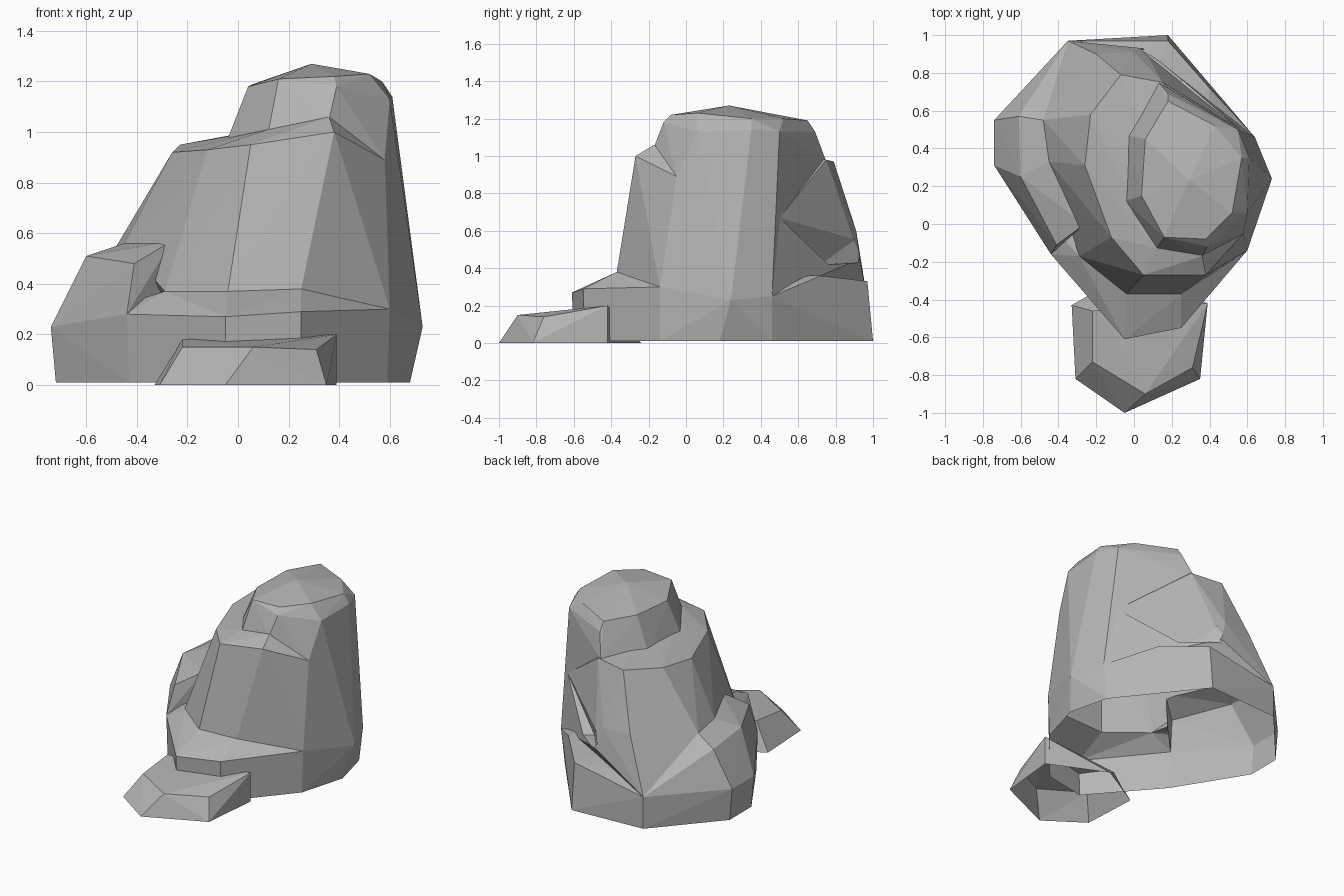
import bpy
import bmesh
from mathutils import Vector

default_cube = bpy.data.objects.get("Cube")
if default_cube:
    bpy.data.objects.remove(default_cube, do_unlink=True)

# One plain stone colour
stone = bpy.data.materials.new("grey_stone")
stone.use_nodes = True
stone_colour = (.46, .46, .46, 1)
stone.diffuse_color = stone_colour
stone.node_tree.nodes["Principled BSDF"].inputs["Base Color"].default_value = stone_colour


def faceted_block(name, corners):
    """Make a chiselled block as the convex hull of its corner points."""
    bm = bmesh.new()
    for corner in corners:
        bm.verts.new(Vector(corner))
    hull = bmesh.ops.convex_hull(bm, input=bm.verts)
    unused = [v for v in set(hull["geom_interior"] + hull["geom_unused"])
              if isinstance(v, bmesh.types.BMVert)]
    bmesh.ops.delete(bm, geom=unused, context="VERTS")
    bmesh.ops.recalc_face_normals(bm, faces=bm.faces)
    mesh = bpy.data.meshes.new(name)
    bm.to_mesh(mesh)
    bm.free()
    mesh.materials.append(stone)
    block = bpy.data.objects.new(name, mesh)
    bpy.context.scene.collection.objects.link(block)
    return block


def combine(target, tool, operation):
    """Join or carve the target with a helper block, then drop the helper."""
    tool.hide_render = True
    modifier = target.modifiers.new("combine", "BOOLEAN")
    modifier.operation = operation
    modifier.solver = "EXACT"
    modifier.object = tool
    bpy.context.view_layer.update()
    graph = bpy.context.evaluated_depsgraph_get()
    result = bpy.data.meshes.new_from_object(target.evaluated_get(graph))
    target.modifiers.clear()
    target.data = result
    bpy.data.objects.remove(tool, do_unlink=True)


def open_underside(block):
    """Remove the flat faces that rest on the ground."""
    bm = bmesh.new()
    bm.from_mesh(block.data)
    bm.normal_update()
    ground = [f for f in bm.faces
              if f.normal.z < -.9 and f.calc_center_median().z < .05]
    bmesh.ops.delete(bm, geom=ground, context="FACES")
    bm.to_mesh(block.data)
    bm.free()


# Wide foot with a sloping ledge at the front
rock = faceted_block("rock_body", [
    (-.72, .31, .01), (-.72, .55, .01), (-.35, .97, .01), (.18, 1, .01),
    (.4, .72, .01), (.61, .46, .01), (.68, .18, .01), (.59, -.14, .01),
    (.25, -.54, .01), (-.05, -.6, .01), (-.43, -.16, .01),
    (-.74, .31, .23), (-.74, .55, .23), (-.35, .97, .23), (.18, .97, .33),
    (.4, .72, .36), (.64, .46, .25), (.73, .24, .23), (.6, -.14, .3),
    (.25, -.55, .29), (-.05, -.61, .27), (-.44, -.16, .28),
    (-.04, -.37, .37), (.25, -.37, .38), (-.29, -.17, .37),
])

# Low shoulder on the right-hand side
shoulder = faceted_block("shoulder", [
    (-.6, .25, .51), (-.61, .57, .48), (-.41, -.11, .48), (-.26, 0, .57),
    (-.45, .33, .56), (-.48, .55, .55), (-.74, .31, .23), (-.74, .55, .23),
    (-.44, -.16, .28), (-.35, .97, .23), (0, .3, .2),
])

# Tall middle tier
middle = faceted_block("middle_tier", [
    (-.29, -.17, .37), (-.04, -.37, .37), (.25, -.37, .38), (.6, -.14, .3),
    (.73, .24, .23), (.64, .46, .25), (.56, .5, .67), (.05, .93, .45),
    (0, .91, .6), (-.2, .9, .6), (-.35, .97, .23), (-.48, .55, .55),
    (-.45, .33, .56), (-.26, 0, .57), (.05, -.27, .95), (.38, -.27, 1),
    (.58, -.05, .89), (-.12, -.07, .93), (-.26, .31, .92), (-.23, .58, .95),
    (-.07, .79, .97), (-.05, .12, .97), (.12, -.13, 1.01), (.36, -.17, 1.06),
    (.15, .75, .98),
])

# Wedge-shaped recess behind the middle tier
recess = faceted_block("recess_cutter", [
    (.56, .5, .67), (.2, .72, .42), (.04, .92, .43), (.03, .94, .58),
    (.6, 1, .42), (.6, 1, .67),
])
combine(middle, recess, "DIFFERENCE")

# Crown with a bevelled rim and a low peak
crown = faceted_block("crown", [
    (.29, .23, 1.27), (.04, .15, 1.18), (.06, .45, 1.19), (.16, -.07, 1.21),
    (.38, -.08, 1.22), (.52, .06, 1.23), (.57, .35, 1.2), (.43, .52, 1.2),
    (.18, .65, 1.19), (.39, -.12, 1.18), (.6, .06, 1.13), (.61, .35, 1.14),
    (.55, .5, 1.13), (.18, .69, 1.13), (.13, .75, .97), (-.04, .47, .95),
    (-.05, .12, .95), (.12, -.13, 1), (.36, -.17, 1.05), (.58, -.05, .89),
    (.73, .24, .23), (.64, .46, .25), (.56, .5, .67),
])

for tier in (shoulder, middle, crown):
    combine(rock, tier, "UNION")
open_underside(rock)

# Flat slab lying against the front
slab = faceted_block("front_slab", [
    (-.05, -1, 0), (.35, -.82, 0), (.39, -.42, 0), (-.33, -.43, 0),
    (-.31, -.82, 0), (0, -.24, 0), (.06, -.9, .15), (.31, -.76, .14),
    (.39, -.42, .2), (-.22, -.73, .15), (-.22, -.46, .18),
])
open_underside(slab)
